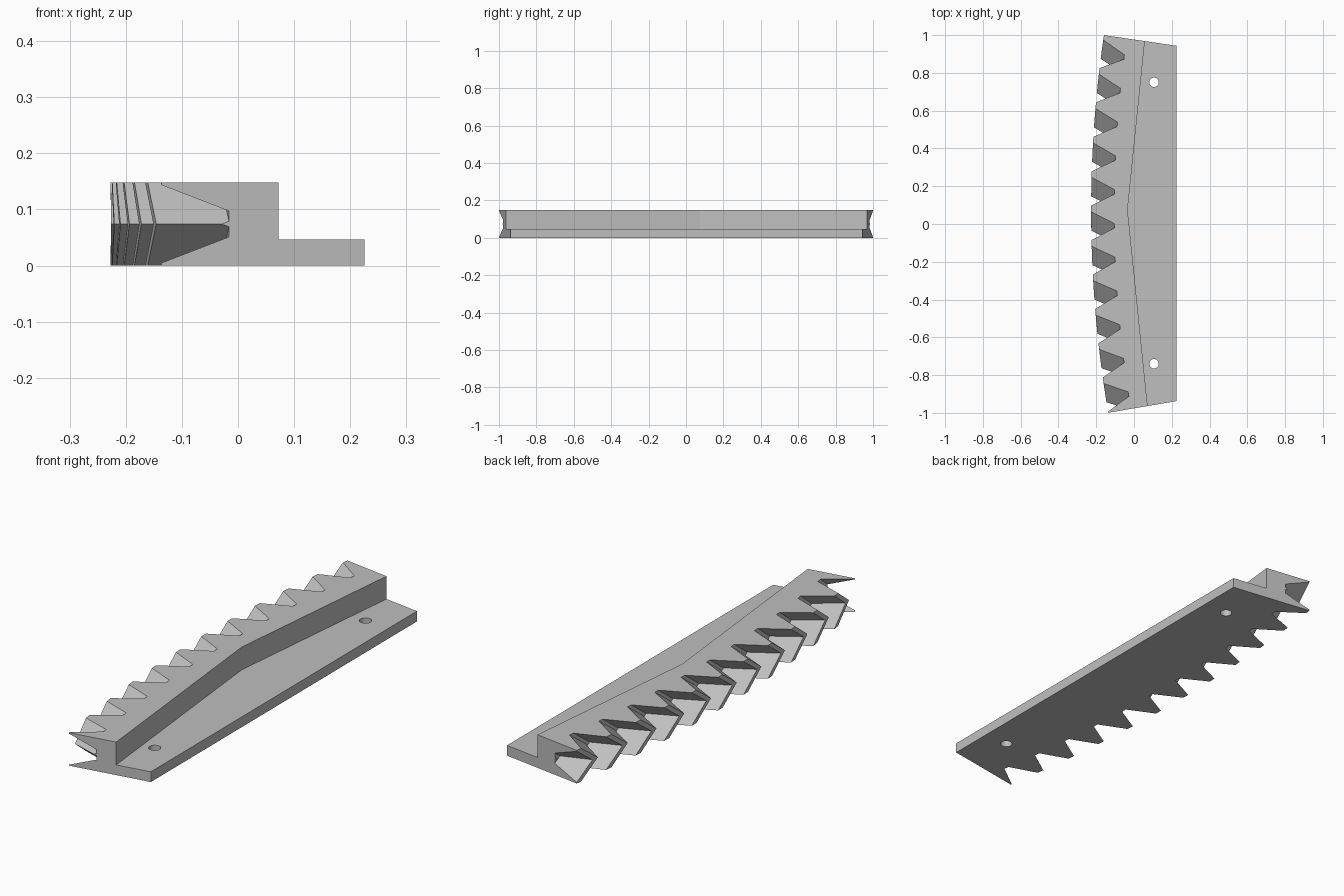
import bpy, bmesh
from math import radians, sin, cos
from mathutils import Vector

old = bpy.data.objects.get("Cube")
if old:
    bpy.data.objects.remove(old, do_unlink=True)

# Ring segment dimensions
TIP, ROOT = 6.39, 6.268
CENTRE = Vector((TIP - 0.227, 0.072, 0))
HEIGHT, PLATE, BACK = 0.148, 0.046, 0.225
PITCH, FIRST_GAP, TWIST = 18 / 11, -8.92, 0.9
END_TOP, END_BOTTOM = 8.35, -9.65

steel = bpy.data.materials.new("plain grey")
steel.use_nodes = True
grey = (0.52, 0.52, 0.52, 1)
steel.diffuse_color = grey
steel.node_tree.nodes["Principled BSDF"].inputs["Base Color"].default_value = grey


def polar(radius, angle):
    a = radians(angle)
    return (CENTRE.x - radius * cos(a), CENTRE.y + radius * sin(a))


def outline(shift):
    """Toothed outline, running past both ends, with a straight back."""
    points = []
    for k in range(-2, 13):
        gap = FIRST_GAP + k * PITCH + shift
        for radius, offset in ((TIP, -0.674), (ROOT, -0.11), (ROOT, 0.11), (TIP, 0.674)):
            points.append(polar(radius, gap + offset))
    return points + [(BACK, 1.4), (BACK, -1.4)]


def loft(layers):
    """Closed bmesh through stacked (outline, z) layers."""
    bm = bmesh.new()
    rings = [[bm.verts.new((x, y, z)) for x, y in pts] for pts, z in layers]
    for low, high in zip(rings, rings[1:]):
        for i in range(len(low)):
            bm.faces.new((low[i - 1], low[i], high[i], high[i - 1]))
    bm.faces.new(rings[0])
    bm.faces.new(rings[-1])
    bmesh.ops.recalc_face_normals(bm, faces=bm.faces)
    return bm


def finish(bm, name):
    bmesh.ops.recalc_face_normals(bm, faces=bm.faces)
    mesh = bpy.data.meshes.new(name)
    bm.to_mesh(mesh)
    bm.free()
    mesh.materials.append(steel)
    obj = bpy.data.objects.new(name, mesh)
    bpy.context.collection.objects.link(obj)
    return obj


# Toothed body: chevron teeth shift sideways at mid height
bm = loft([(outline(0), 0), (outline(-TWIST), HEIGHT / 2), (outline(0), HEIGHT)])

# Radial end cuts
for angle, side in ((END_TOP, 1), (END_BOTTOM, -1)):
    a = radians(angle)
    cut = bmesh.ops.bisect_plane(
        bm, geom=bm.verts[:] + bm.edges[:] + bm.faces[:], dist=1e-6,
        plane_co=CENTRE, plane_no=Vector((sin(a), cos(a), 0)) * side, clear_outer=True)
    edges = [e for e in cut["geom_cut"] if isinstance(e, bmesh.types.BMEdge)]
    bmesh.ops.contextual_create(bm, geom=edges)
body = finish(bm, "toothed_rack_segment")

# Cutter above the mounting plate, leaving a bent rear wall
kx, ky, reach, slope = -0.034, 0.075, 1.4, 0.102
wall = [(kx, ky), (kx + slope * reach, ky + reach), (0.5, ky + reach),
        (0.5, ky - reach), (kx + slope * reach, ky - reach)]
cutters = [finish(loft([(wall, PLATE), (wall, 0.3)]), "plate_cutter")]

# Bolt hole cutters
for y in (0.75, -0.74):
    ring = [(0.106 + 0.025 * cos(radians(d)), y + 0.025 * sin(radians(d)))
            for d in range(0, 360, 15)]
    cutters.append(finish(loft([(ring, -0.1), (ring, 0.1)]), "bolt_hole_cutter"))

bpy.context.view_layer.objects.active = body
for cutter in cutters:
    cutter.hide_render = True
    mod = body.modifiers.new("cut", 'BOOLEAN')
    mod.operation, mod.solver, mod.object = 'DIFFERENCE', 'EXACT', cutter
    bpy.ops.object.modifier_apply(modifier=mod.name)
    bpy.data.objects.remove(cutter, do_unlink=True)
